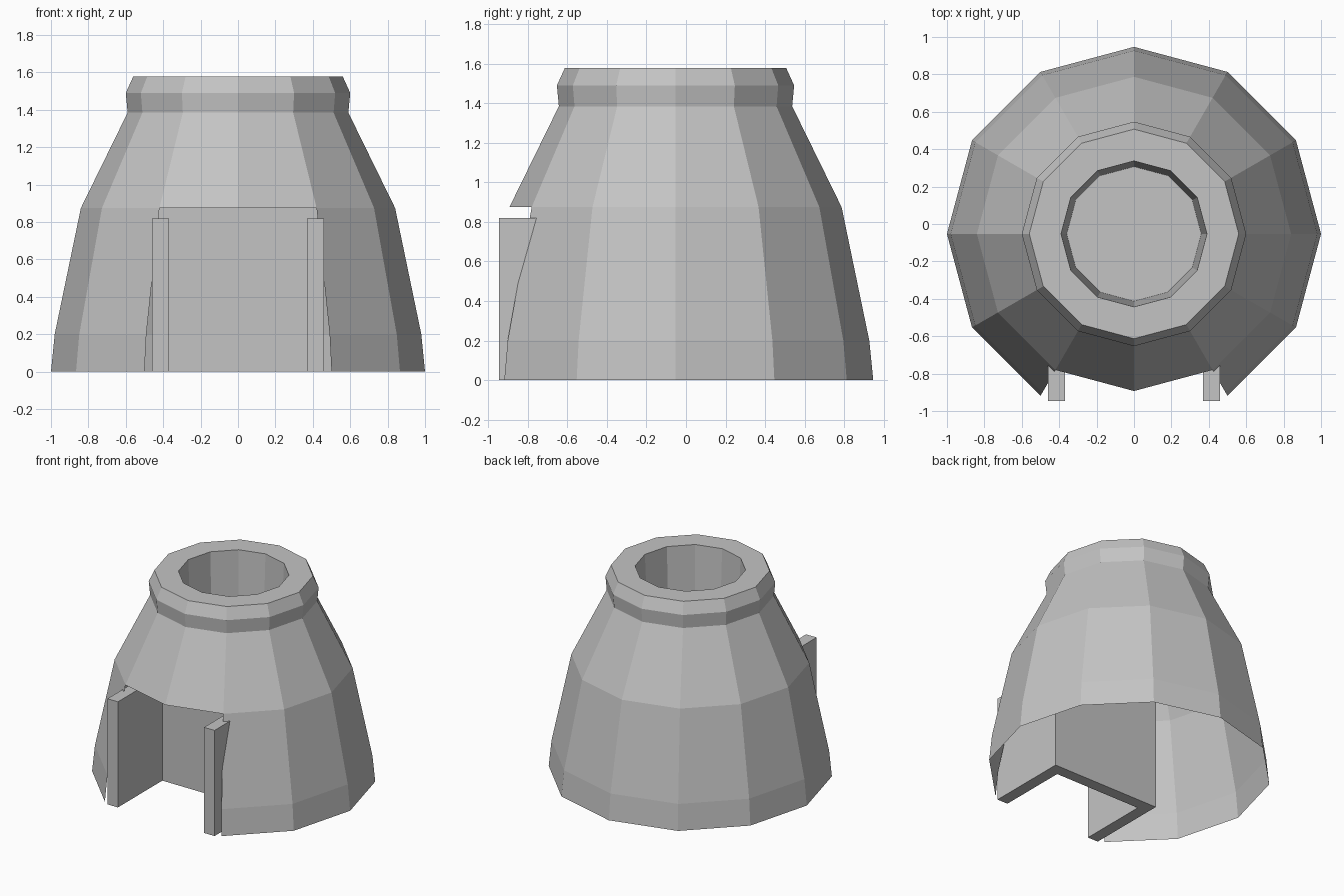
import bpy
import bmesh
from math import cos, sin, pi

if "Cube" in bpy.data.objects:
    bpy.data.objects.remove(bpy.data.objects["Cube"], do_unlink=True)

SIDES = 12
AXIS_Y = -0.053          # centre line of the tower

grey = bpy.data.materials.new("plain grey")
grey.use_nodes = True
grey.diffuse_color = (0.55, 0.55, 0.55, 1)
grey.node_tree.nodes["Principled BSDF"].inputs["Base Color"].default_value = grey.diffuse_color


def add_object(name, bm):
    mesh = bpy.data.meshes.new(name)
    bm.to_mesh(mesh)
    bm.free()
    mesh.materials.append(grey)
    obj = bpy.data.objects.new(name, mesh)
    bpy.context.collection.objects.link(obj)
    return obj


def lathe(name, profile, skip=lambda ring, side: False, floor=False):
    """Turn a (radius, height) profile about the tower axis, leaving out skipped faces."""
    bm = bmesh.new()
    rings = []
    for r, z in profile:
        angles = [2 * pi * i / SIDES for i in range(SIDES)]
        rings.append([bm.verts.new((r * cos(a), AXIS_Y + r * sin(a), z)) for a in angles])
    for k in range(len(rings) - 1):
        low, high = rings[k], rings[k + 1]
        for i in range(SIDES):
            j = (i + 1) % SIDES
            if not skip(k, i):
                bm.faces.new((low[i], low[j], high[j], high[i]))
    if floor:
        bm.faces.new(rings[-1])
    loose = [v for v in bm.verts if not v.link_faces]
    bmesh.ops.delete(bm, geom=loose, context='VERTS')
    return add_object(name, bm)


def box(name, low, high):
    bm = bmesh.new()
    bmesh.ops.create_cube(bm, size=1)
    for v in bm.verts:
        v.co = [(a + b) / 2 + c * (b - a) for a, b, c in zip(low, high, v.co)]
    return add_object(name, bm)


# Faceted shell with collar, rim and central well; two front sides are open low down
FRONT = (8, 9)
lathe("tower_shell",
      [(1.0, 0), (0.98, 0.2), (0.84, 0.875), (0.59, 1.385), (0.60, 1.49),
       (0.56, 1.578), (0.39, 1.578), (0.36, 0.9)],
      skip=lambda ring, side: ring < 2 and side in FRONT, floor=True)

# Recessed doorway: two side walls reaching out past the shell, and a back wall
BACK = -0.40
for side, name in ((1, "left"), (-1, "right")):
    xs = sorted((side * 0.37, side * 0.46))
    box(name + "_door_wall", (xs[0], -0.945, 0), (xs[1], BACK, 0.82))
box("door_back_wall", (-0.46, BACK, 0), (0.46, BACK + 0.09, 0.89))
